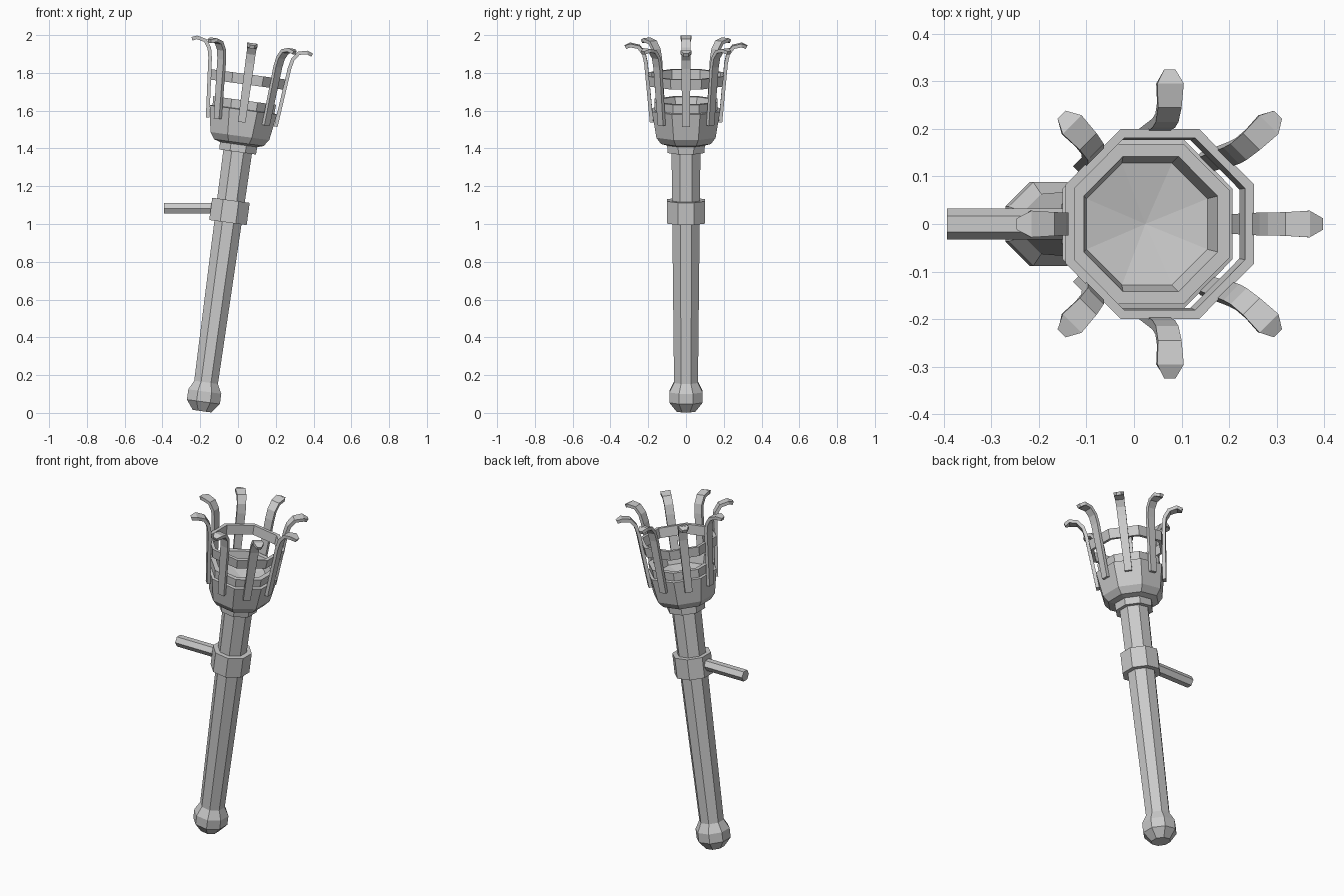
import bpy, bmesh, math
from mathutils import Matrix, Vector

if "Cube" in bpy.data.objects:
    bpy.data.objects.remove(bpy.data.objects["Cube"])

# Everything is modelled along an upright axis, then leaned to the right
LEAN = Matrix.Translation((-0.19, 0, 0.009)) @ Matrix.Rotation(math.radians(7.8), 4, 'Y')
SIDES = 8
FLAT = 1 / math.cos(math.pi / SIDES)


def finish(name, bm, matrix=LEAN):
    bmesh.ops.recalc_face_normals(bm, faces=bm.faces)
    bm.transform(matrix)
    mesh = bpy.data.meshes.new(name)
    bm.to_mesh(mesh)
    bm.free()
    obj = bpy.data.objects.new(name, mesh)
    bpy.context.collection.objects.link(obj)
    return obj


def turned(name, profile, closed=False):
    """Octagonal turning from (flat-side radius, height) points."""
    bm = bmesh.new()
    rings = []
    for r, z in profile:
        if r == 0:
            rings.append([bm.verts.new((0, 0, z))] * SIDES)
        else:
            angles = [(i + 0.5) * math.tau / SIDES for i in range(SIDES)]
            rings.append([bm.verts.new((r * FLAT * math.cos(a), r * FLAT * math.sin(a), z))
                          for a in angles])
    pairs = list(zip(rings, rings[1:]))
    if closed:
        pairs.append((rings[-1], rings[0]))
    for low, high in pairs:
        for i in range(SIDES):
            j = (i + 1) % SIDES
            corners = list(dict.fromkeys((low[i], low[j], high[j], high[i])))
            bm.faces.new(corners)
    return finish(name, bm)


def claw(name, angle, path, thick):
    """Flat strip swept along (radius, height, half width) points."""
    bm = bmesh.new()
    rings = []
    for i, (r, z, w) in enumerate(path):
        a, b = path[max(i - 1, 0)], path[min(i + 1, len(path) - 1)]
        d = Vector((b[0] - a[0], b[1] - a[1])).normalized() * thick / 2
        rings.append([bm.verts.new(p) for p in (
            (r + d.y, -w, z - d.x), (r + d.y, w, z - d.x),
            (r - d.y, w, z + d.x), (r - d.y, -w, z + d.x))])
    for low, high in zip(rings, rings[1:]):
        for i in range(4):
            j = (i + 1) % 4
            bm.faces.new((low[i], low[j], high[j], high[i]))
    bm.faces.new(rings[0])
    bm.faces.new(rings[-1])
    return finish(name, bm, LEAN @ Matrix.Rotation(angle, 4, 'Z'))


# Handle
turned("pommel", [(0, 0), (0.05, 0), (0.088, 0.05), (0.088, 0.105), (0.063, 0.155), (0, 0.155)])
turned("shaft", [(0, 0.12), (0.063, 0.12), (0.077, 1.44), (0, 1.44)])
turned("collar", [(0, 1.008), (0.1, 1.008), (0.1, 1.127), (0, 1.127)])
turned("neck_ring", [(0, 1.385), (0.098, 1.385), (0.1, 1.43), (0, 1.43)])

# Hollow bowl with a stepped rim
turned("bowl", [(0, 1.425), (0.1, 1.425), (0.132, 1.435), (0.157, 1.47), (0.18, 1.61),
                (0.165, 1.613), (0.168, 1.66), (0.142, 1.66), (0.128, 1.6), (0, 1.575)])

# Open hoop around the claws
turned("hoop", [(0.193, 1.745), (0.2, 1.8), (0.181, 1.8), (0.176, 1.745)], closed=True)

# Eight curled claws
CLAW = [(0.182, 1.545, 0.02), (0.212, 1.86, 0.024), (0.223, 1.91, 0.024),
        (0.25, 1.947, 0.025), (0.295, 1.957, 0.028), (0.321, 1.946, 0.012)]
for k in range(8):
    claw(f"claw_{k + 1}", k * math.tau / 8, CLAW, 0.019)

# Level six-sided peg in the collar
bm = bmesh.new()
bmesh.ops.create_cone(bm, cap_ends=True, segments=6, radius1=0.033, radius2=0.033, depth=0.32)
bmesh.ops.rotate(bm, verts=bm.verts, matrix=Matrix.Rotation(math.pi / 2, 3, 'Y'))
finish("peg", bm, Matrix.Translation((-0.233, 0, 1.083)))
